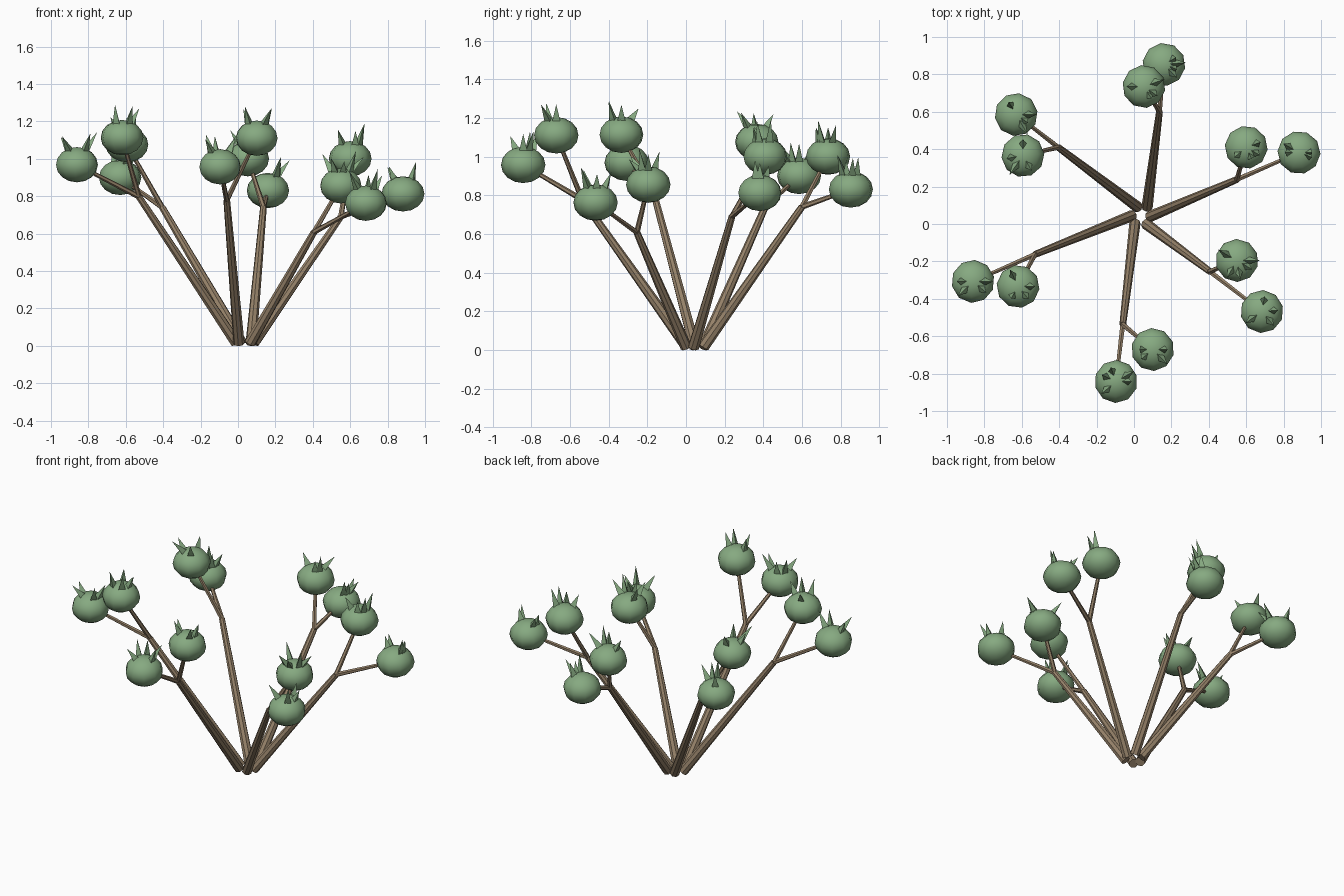
import bpy, math, random
from mathutils import Vector, Matrix

if "Cube" in bpy.data.objects:
    bpy.data.objects.remove(bpy.data.objects["Cube"])

random.seed(4)

def material(name, rgb):
    m = bpy.data.materials.new(name)
    m.diffuse_color = (*rgb, 1)
    m.use_nodes = True
    m.node_tree.nodes["Principled BSDF"].inputs["Base Color"].default_value = m.diffuse_color
    return m

BARK = material("bark", (0.30, 0.22, 0.14))
GREEN = material("leaf_green", (0.24, 0.40, 0.22))

def finish(name, mat, smooth):
    o = bpy.context.object
    o.name = name
    o.data.materials.append(mat)
    if smooth:
        bpy.ops.object.shade_smooth()
    return o

def limb(name, a, b, r1, r2, sides=8, mat=BARK):
    a, b = Vector(a), Vector(b)
    d = b - a
    bpy.ops.mesh.primitive_cone_add(vertices=sides, radius1=r1, radius2=r2, depth=d.length,
                                    location=(a + b) / 2,
                                    rotation=d.to_track_quat('Z', 'Y').to_euler())
    return finish(name, mat, False)

# stem base, fork, then two crowns: (centre, azimuths of the spikes)
stems = [
    ((0.07, 0.09, 0.015), (0.136, 0.60, 0.74),
     [((0.16, 0.853, 0.83), (30, -20, -45, 5)), ((0.053, 0.735, 1.0), (180, -58, -35, 20))]),
    ((0.02, 0.09, 0.015), (-0.405, 0.41, 0.74),
     [((-0.63, 0.585, 0.90), (120, 0, -60, -35)), ((-0.594, 0.366, 1.075), (190, 90, 235, -60))]),
    ((-0.01, 0.045, 0.015), (-0.53, -0.163, 0.797),
     [((-0.861, -0.307, 0.968), (0, 225, -40, 180)), ((-0.62, -0.334, 1.113), (115, 240, -50, 0))]),
    ((0.005, 0.005, 0.015), (-0.06, -0.537, 0.777),
     [((-0.096, -0.842, 0.957), (110, 155, 0, 220, 30)), ((0.10, -0.671, 1.11), (180, -45, 0, 220))]),
    ((0.065, 0.0, 0.015), (0.406, -0.254, 0.607),
     [((0.55, -0.195, 0.855), (150, 0, -80, -30, 240)), ((0.684, -0.468, 0.762), (215, 80, 5, -50))]),
    ((0.085, 0.04, 0.015), (0.55, 0.238, 0.69),
     [((0.60, 0.41, 1.0), (-65, -30, 220, 20)), ((0.882, 0.382, 0.812), (180, 0, 150, -20))]),
]

for i, (base, fork, crowns) in enumerate(stems):
    limb(f"stem_{i}", base, fork, 0.030, 0.018)
    for j, (c, spikes) in enumerate(crowns):
        c = Vector(c)
        limb(f"branch_{i}_{j}", fork, c, 0.015, 0.010, 6)
        # flattened leafy ball
        bpy.ops.mesh.primitive_uv_sphere_add(segments=10, ring_count=8, radius=0.115, location=c,
                                             rotation=(0, 0, random.uniform(0, 0.6)))
        bpy.context.object.scale = (1, 1, 0.82)
        finish(f"crown_{i}_{j}", GREEN, True)
        # pointed leaves on top
        for k, az in enumerate(spikes):
            a = math.radians(az)
            out = Vector((math.cos(a), math.sin(a), 0))
            tilt = math.radians(random.uniform(12, 42))
            foot = c + out * 0.05 + Vector((0, 0, 0.07))
            tip = foot + (out * math.sin(tilt) + Vector((0, 0, math.cos(tilt)))) * random.uniform(0.08, 0.125)
            limb(f"spike_{i}_{j}_{k}", foot, tip, 0.026, 0.0, 3, GREEN)
